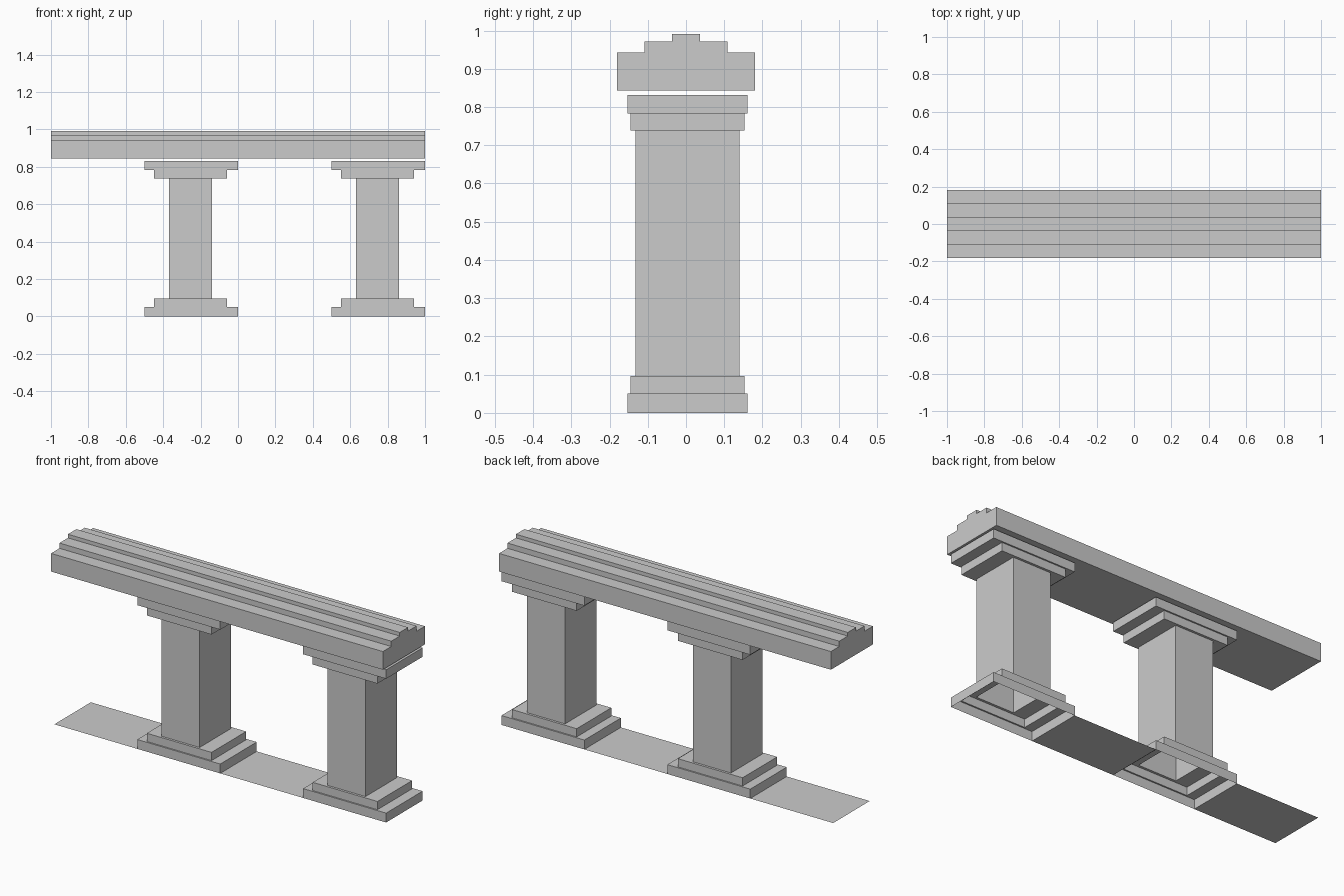
import bpy, bmesh

if "Cube" in bpy.data.objects:
    bpy.data.objects.remove(bpy.data.objects["Cube"])


def finish(bm, name):
    mesh = bpy.data.meshes.new(name)
    bm.to_mesh(mesh)
    bm.free()
    obj = bpy.data.objects.new(name, mesh)
    bpy.context.collection.objects.link(obj)
    return obj


# rectangular sections shared by base and capital: x centre, half x, half y
OUTER = (0.0, 0.25, 0.157)
MIDDLE = (-0.003, 0.195, 0.149)
SHAFT = (-0.004, 0.115, 0.136)
YC = 0.004

# section and height, walking up the outside of a pillar
PILLAR = [(OUTER, 0.0), (OUTER, 0.051), (MIDDLE, 0.051), (MIDDLE, 0.096),
          (SHAFT, 0.096), (SHAFT, 0.738), (MIDDLE, 0.738), (MIDDLE, 0.783),
          (OUTER, 0.783), (OUTER, 0.832)]


def pillar(name, x):
    """Stepped hollow pillar, open underneath and capped on top."""
    bm = bmesh.new()
    rings = []
    for (cx, hx, hy), z in PILLAR:
        rings.append([bm.verts.new((x + cx + sx * hx, YC + sy * hy, z))
                      for sx, sy in ((-1, -1), (1, -1), (1, 1), (-1, 1))])
    for a, b in zip(rings, rings[1:]):
        for i in range(4):
            j = (i + 1) % 4
            bm.faces.new((a[i], a[j], b[j], b[i]))
    bm.faces.new(rings[-1])
    return finish(bm, name)


def floor_strip(name, x):
    """Flat sheet filling the floor between pillar bases."""
    bm = bmesh.new()
    _, hx, hy = OUTER
    bm.faces.new([bm.verts.new((x + sx * hx, YC + sy * hy, 0))
                  for sx, sy in ((-1, -1), (1, -1), (1, 1), (-1, 1))])
    return finish(bm, name)


# alternating floor strips and pillars
for side, x in (("left", -0.75), ("right", 0.25)):
    floor_strip("floor_strip_" + side, x)
    pillar("pillar_" + side, x + 0.5)

# top beam: stepped profile (y, z) mirrored and extruded along x
half = [(0.181, 0.843), (0.181, 0.942), (0.109, 0.942), (0.109, 0.971),
        (0.036, 0.971), (0.036, 0.991)]
profile = half + [(-y, z) for y, z in reversed(half)]
bm = bmesh.new()
end = bm.faces.new([bm.verts.new((-1, y, z)) for y, z in profile])
new = bmesh.ops.extrude_face_region(bm, geom=[end], use_keep_orig=True)["geom"]
bmesh.ops.translate(bm, vec=(2, 0, 0),
                    verts=[v for v in new if isinstance(v, bmesh.types.BMVert)])
bmesh.ops.recalc_face_normals(bm, faces=bm.faces)
finish(bm, "top_beam")
